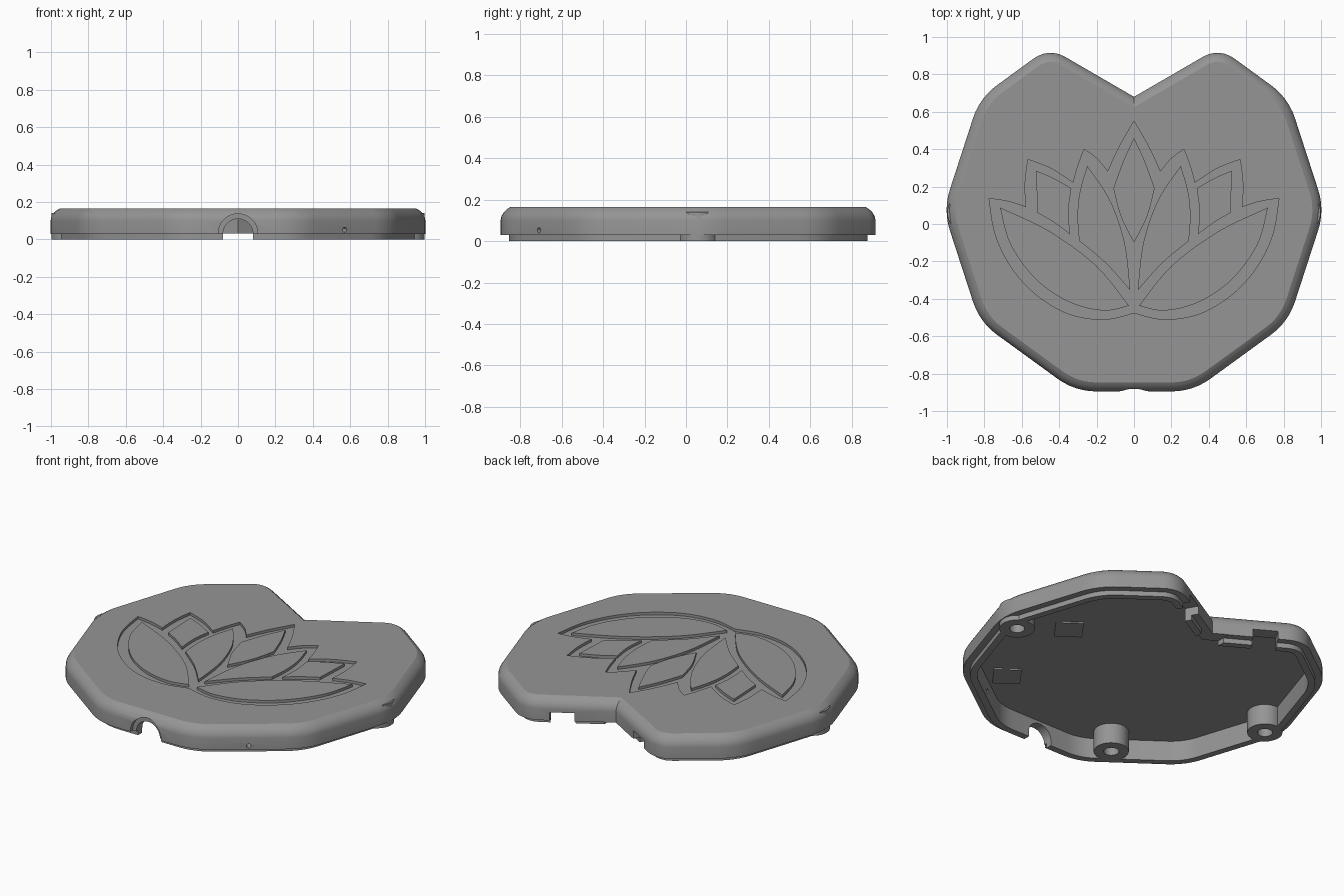
import bpy, bmesh
from math import pi, sin, cos, atan2
from mathutils import Vector, Matrix

cube = bpy.data.objects.get("Cube")
if cube:
    bpy.data.objects.remove(cube, do_unlink=True)

grey = bpy.data.materials.new("plain_grey")
grey.use_nodes = True
colour = (0.3, 0.3, 0.3, 1)
grey.diffuse_color = colour
grey.node_tree.nodes["Principled BSDF"].inputs["Base Color"].default_value = colour


def make(name, bm):
    bmesh.ops.recalc_face_normals(bm, faces=bm.faces)
    mesh = bpy.data.meshes.new(name)
    bm.to_mesh(mesh)
    bm.free()
    mesh.materials.append(grey)
    ob = bpy.data.objects.new(name, mesh)
    bpy.context.collection.objects.link(ob)
    return ob


def loft(name, rings):
    """Closed skin through rings of equal length, capped at both ends."""
    bm = bmesh.new()
    rows = [[bm.verts.new(p) for p in ring] for ring in rings]
    n = len(rows[0])
    for a, b in zip(rows, rows[1:]):
        for i in range(n):
            j = (i + 1) % n
            bm.faces.new((a[i], a[j], b[j], b[i]))
    bm.faces.new(rows[0])
    bm.faces.new(rows[-1])
    return make(name, bm)


def prism(name, pts, z0, z1):
    return loft(name, [[(x, y, z) for x, y in pts] for z in (z0, z1)])


def cylinder(name, radius, start, end, sides=48):
    a, b = Vector(start), Vector(end)
    bm = bmesh.new()
    turn = (b - a).to_track_quat('Z', 'Y').to_matrix().to_4x4()
    bmesh.ops.create_cone(bm, cap_ends=True, segments=sides, radius1=radius, radius2=radius,
                          depth=(b - a).length, matrix=Matrix.Translation((a + b) / 2) @ turn)
    return make(name, bm)


def combine(target, tool, operation='DIFFERENCE'):
    """Apply a boolean and discard the helper."""
    mod = target.modifiers.new("bool", 'BOOLEAN')
    mod.operation, mod.solver, mod.object = operation, 'EXACT', tool
    tool.hide_render = True
    bpy.context.view_layer.objects.active = target
    bpy.ops.object.modifier_apply(modifier=mod.name)
    bpy.data.objects.remove(tool, do_unlink=True)


def mirror(pts):
    return [(-x, y) for x, y in reversed(pts)]


# Plan: ten-sided rounded leaf with a sharp notch at the back
CENTRE, RADIUS = Vector((0, 0.075)), 1.02
side = [CENTRE + RADIUS * Vector((cos(a * pi / 5), sin(a * pi / 5))) for a in (-2, -1, 0, 1)]
half = [tuple(p) for p in side] + [(0.455, 0.944)]
corners = [Vector(p) for p in half + [(0, 0.68)] + mirror(half)]
rounding = [0.35] * 4 + [0.15, 0, 0.15] + [0.35] * 4
STEPS = 6


def outline(inset, z):
    """Offset the plan inwards and round its corners."""
    ring = []
    n = len(corners)
    for i, c in enumerate(corners):
        d0 = (c - corners[i - 1]).normalized()
        d1 = (corners[(i + 1) % n] - c).normalized()
        n0, n1 = Vector((-d0.y, d0.x)), Vector((-d1.y, d1.x))
        mitre = (n0 + n1) / (1 + n0.dot(n1))
        p = c + mitre * inset
        r = rounding[i] - inset
        if rounding[i] == 0:
            ring.append((p.x, p.y, z))
            continue
        hub = p + mitre * r
        start = atan2(-n0.y, -n0.x)
        sweep = n0.angle_signed(n1) * -1
        for k in range(STEPS + 1):
            a = start + sweep * k / STEPS
            ring.append((hub.x + r * cos(a), hub.y + r * sin(a), z))
    return ring


# Shell section: ceiling, inner wall, lip, rim, outer wall, rounded shoulder
section = [(0.08, 0.125), (0.08, 0), (0.04, 0), (0.04, 0.03), (0, 0.03), (0, 0.1),
           (0.004, 0.12), (0.016, 0.14), (0.032, 0.155), (0.048, 0.165)]
shell = loft("lid_shell", [outline(d, z) for d, z in section])


def curve(*pts):
    """Smooth run through the points, leaving out the last one."""
    p = [Vector(q) for q in (pts[0],) + pts + (pts[-1],)]
    run = []
    for a, b, c, d in zip(p, p[1:], p[2:], p[3:]):
        for k in range(6):
            t = k / 6
            q = b + (c - a) * t / 2 + (a - 2.5 * b + 2 * c - d / 2) * t * t \
                + (1.5 * (b - c) + (d - a) / 2) * t ** 3
            run.append((q.x, q.y))
    return run


# Flower engraving: sunken band around petals left at full height
flower_half = (curve((0, 0.55), (0.08, 0.41), (0.14, 0.28))
               + curve((0.14, 0.28), (0.2, 0.35), (0.267, 0.4))
               + curve((0.267, 0.4), (0.3, 0.31), (0.325, 0.22))
               + curve((0.325, 0.22), (0.44, 0.295), (0.567, 0.345))
               + curve((0.567, 0.345), (0.582, 0.22), (0.578, 0.09))
               + curve((0.578, 0.09), (0.67, 0.12), (0.775, 0.137))
               + curve((0.775, 0.137), (0.74, -0.06), (0.65, -0.24), (0.52, -0.38),
                       (0.35, -0.48), (0.16, -0.51), (0, -0.475)))
band = prism("flower_band", flower_half + [(0, -0.475)] + mirror(flower_half[1:]), 0.149, 0.3)

low_petal = (curve((0.716, 0.088), (0.45, -0.04), (0.2, -0.225), (0.027, -0.437))
             + curve((0.027, -0.437), (0.16, -0.463), (0.34, -0.42), (0.52, -0.3),
                     (0.66, -0.11), (0.716, 0.088)))
tall_petal = (curve((0.02, -0.355), (0.05, -0.1), (0.13, 0.13), (0.25, 0.31))
              + curve((0.25, 0.31), (0.29, 0.17), (0.302, 0.04), (0.293, -0.09))
              + curve((0.293, -0.09), (0.15, -0.21), (0.02, -0.355)))
small_petal = (curve((0.525, 0.285), (0.43, 0.245), (0.335, 0.19))
               + curve((0.335, 0.19), (0.35, 0.07), (0.342, -0.055))
               + curve((0.342, -0.055), (0.43, 0.01), (0.525, 0.065)))
centre_half = curve((0, 0.46), (0.06, 0.33), (0.11, 0.19)) \
    + curve((0.11, 0.19), (0.07, 0.04), (0, -0.1))
petals = [centre_half + [(0, -0.1)] + mirror(centre_half[1:])]
for petal in (low_petal, tall_petal, small_petal):
    petals += [petal, mirror(petal)]
for petal in petals:
    combine(band, prism("petal", petal, 0.1, 0.4))
combine(shell, band)

# Screw bosses: posts joined to the wall, then bored from below
bosses = [(0.9, 0.06), (-0.9, 0.06), (-0.38, -0.65)]
for x, y in bosses:
    combine(shell, cylinder("boss", 0.098, (x, y, 0), (x, y, 0.14)), 'UNION')
for x, y in bosses:
    combine(shell, cylinder("screw_hole", 0.042, (x, y, -0.1), (x, y, 0.1)))


def rectangle(x0, x1, y0, y1):
    return [(x0, y0), (x1, y0), (x1, y1), (x0, y1)]


# Front cable arch with a shallow outer recess, and a gap in the lip
combine(shell, cylinder("arch_recess", 0.105, (0, -1, 0.032), (0, -0.872, 0.032)))
combine(shell, cylinder("cable_arch", 0.08, (0, -1, 0.03), (0, -0.7, 0.03)))
combine(shell, prism("arch_slot", rectangle(-0.08, 0.08, -1, -0.7), -0.1, 0.031))

# Gap in the lip at the notch, and a slot on each side of it
combine(shell, prism("notch_gap", rectangle(-0.08, 0.08, 0.4, 0.8), -0.1, 0.031))
along = (Vector((0.455, 0.944)) - Vector((0, 0.68))).normalized()
across = Vector((-along.y, along.x))
slot = [tuple(Vector((0, 0.68)) + along * u + across * v)
        for u, v in rectangle(0.23, 0.37, -0.13, 0.1)]
for pts in (slot, mirror(slot)):
    combine(shell, prism("back_slot", pts, -0.1, 0.08))

# Pin hole through the front right wall
out = Vector((cos(0.3 * pi), -sin(0.3 * pi), 0))
hub = Vector((0, 0.075, 0.052))
combine(shell, cylinder("pin_hole", 0.013, hub + out * 0.8, hub + out * 1.1, 16))

# Two thin square pads on the ceiling
for name, x, y in (("side_pad", 0.54, 0.08), ("front_pad", 0.47, -0.54)):
    pts = [(x + 0.11 * cos(a), y + 0.11 * sin(a)) for a in (k * pi / 2 + 0.15 for k in range(4))]
    prism(name, pts, 0.117, 0.126)

# Smooth the rounded walls, keep the edges crisp
bpy.ops.object.select_all(action='DESELECT')
shell.select_set(True)
bpy.context.view_layer.objects.active = shell
bpy.ops.object.shade_smooth_by_angle(angle=pi / 7)
